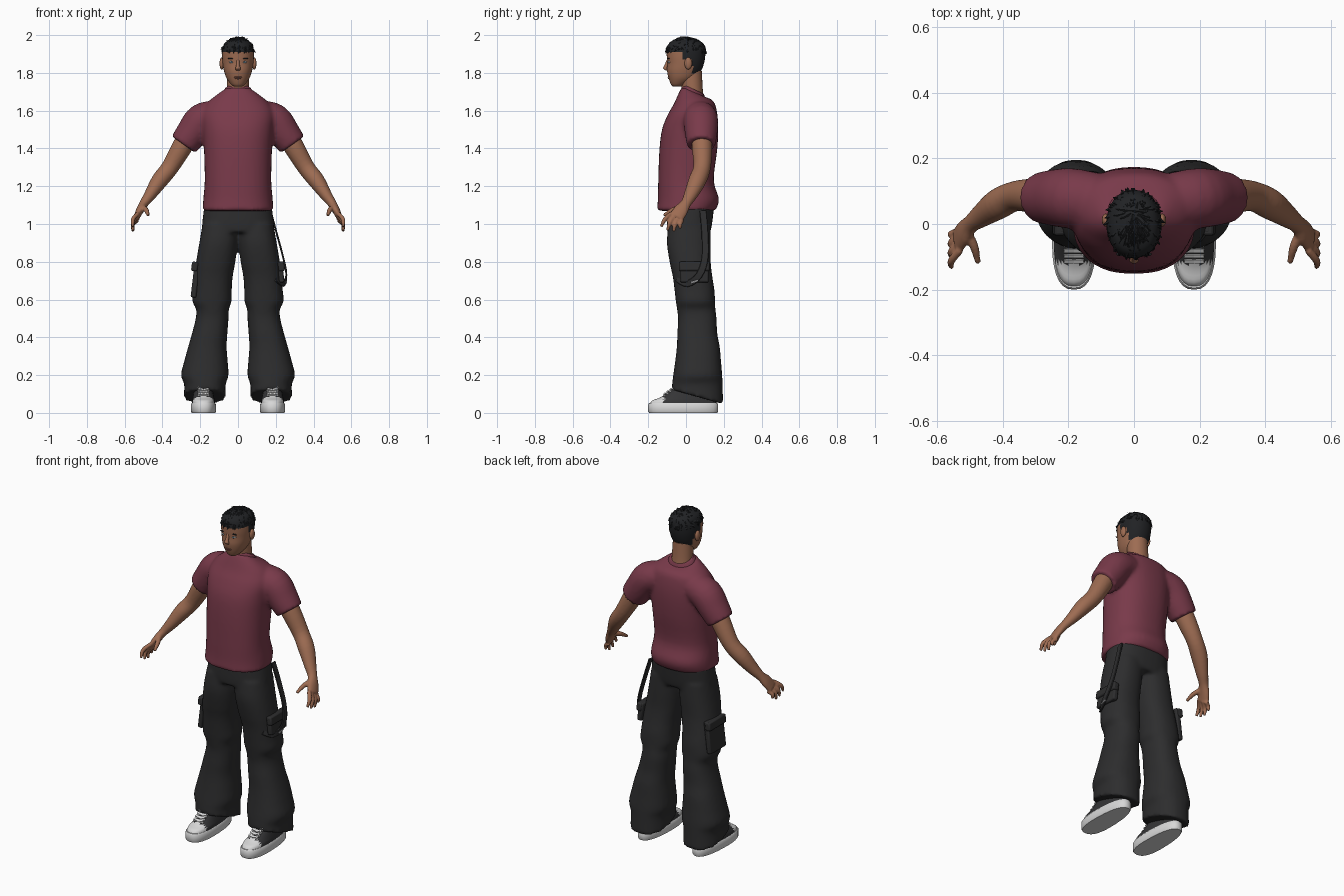
import bpy, bmesh, math, random
from mathutils import Vector, Matrix

if "Cube" in bpy.data.objects:
    bpy.data.objects.remove(bpy.data.objects["Cube"], do_unlink=True)
random.seed(4)


def material(name, r, g, b):
    m = bpy.data.materials.new(name)
    m.use_nodes = True
    m.diffuse_color = (r, g, b, 1)
    bsdf = next(n for n in m.node_tree.nodes if n.type == 'BSDF_PRINCIPLED')
    bsdf.inputs["Base Color"].default_value = (r, g, b, 1)
    bsdf.inputs["Roughness"].default_value = 0.8
    return m


SKIN = material("skin", .34, .15, .085)
HAIR = material("black hair", .015, .016, .018)
SHIRT = material("maroon cotton", .19, .042, .068)
TROUSER = material("charcoal cloth", .026, .026, .027)
CANVAS = material("dark canvas", .035, .035, .037)
RUBBER = material("white rubber", .68, .68, .68)
EYE = material("eye white", .6, .6, .6)
IRIS = material("grey blue iris", .08, .16, .22)
LIP = material("lip brown", .2, .075, .055)
METAL = material("grey metal", .35, .35, .36)


def add_loft(bm, rings, seg=24, steps=4, n=2.0, ref=None, side=1):
    """Skin smooth rings (x, y, z, a, b, tilt); with ref they turn along the path."""
    keys = [tuple(r) + (0,) * (6 - len(r)) for r in rings]
    keys = [(k[0] * side,) + k[1:] for k in keys]
    pts = []
    for i in range(len(keys) - 1):
        p = [keys[max(0, min(len(keys) - 1, i + j))] for j in (-1, 0, 1, 2)]
        for s in range(steps):
            t = s / steps
            pts.append([b + .5 * t * (c - a + t * (2*a - 5*b + 4*c - d + t * (3*(b - c) + d - a)))
                        for a, b, c, d in zip(*p)])
    pts.append(keys[-1])
    loops = []
    for i, (x, y, z, a, b, tilt) in enumerate(pts):
        u, v = Vector((1, 0, 0)), Vector((0, 1, -tilt))
        if ref:
            before, after = pts[max(i - 1, 0)], pts[min(i + 1, len(pts) - 1)]
            t = (Vector(after[:3]) - Vector(before[:3])).normalized()
            u = Vector(ref)
            u = (u - t * u.dot(t)).normalized()
            v = t.cross(u)
        loop = []
        for k in range(seg):
            c, s = math.cos(math.tau * k / seg), math.sin(math.tau * k / seg)
            c = math.copysign(abs(c) ** (2 / n), c)
            s = math.copysign(abs(s) ** (2 / n), s)
            loop.append(bm.verts.new(Vector((x, y, z)) + u * a * c + v * b * s))
        loops.append(loop)
    for lo, hi in zip(loops, loops[1:]):
        for k in range(seg):
            bm.faces.new((lo[k], lo[(k + 1) % seg], hi[(k + 1) % seg], hi[k]))
    bm.faces.new(loops[0][::-1])
    bm.faces.new(loops[-1])


def add_ball(bm, pos, size):
    bmesh.ops.create_uvsphere(bm, u_segments=16, v_segments=10, radius=1,
                              matrix=Matrix.Translation(pos) @ Matrix.Diagonal((*size, 1)))


def add_box(bm, pos, size, rot=(0, 0, 0)):
    turn = Matrix.Rotation(rot[2], 4, 'Z') @ Matrix.Rotation(rot[1], 4, 'Y') @ Matrix.Rotation(rot[0], 4, 'X')
    bmesh.ops.create_cube(bm, size=1, matrix=Matrix.Translation(pos) @ turn @ Matrix.Diagonal((*size, 1)))


def finish(name, bm, *mats, voxel=0, bevel=0, angle=45):
    bmesh.ops.recalc_face_normals(bm, faces=bm.faces[:])
    me = bpy.data.meshes.new(name)
    bm.to_mesh(me)
    bm.free()
    for m in mats:
        me.materials.append(m)
    me.shade_smooth()
    me.set_sharp_from_angle(angle=math.radians(angle))
    ob = bpy.data.objects.new(name, me)
    bpy.context.collection.objects.link(ob)
    if voxel:
        rm = ob.modifiers.new("blend", 'REMESH')
        rm.mode, rm.voxel_size, rm.use_smooth_shade = 'VOXEL', voxel, True
        sm = ob.modifiers.new("soften", 'SMOOTH')
        sm.factor, sm.iterations = .5, 4
    if bevel:
        bv = ob.modifiers.new("round", 'BEVEL')
        bv.width, bv.segments = bevel, 2
    return ob


# Shirt: body and two short sleeves blended together
bm = bmesh.new()
add_loft(bm, [(0, 0, 1.07, .187, .154), (0, .013, 1.13, .184, .162), (0, 0, 1.23, .176, .147),
              (0, .012, 1.39, .18, .153), (0, .022, 1.5, .187, .149), (0, .035, 1.58, .192, .131),
              (0, .045, 1.64, .165, .107), (0, .045, 1.68, .115, .082, .2),
              (0, .04, 1.70, .08, .06, .45)], seg=40, n=2.3)
for s in (1, -1):
    add_loft(bm, [(.11, .07, 1.575, .085, .08), (.19, .078, 1.55, .092, .09),
                  (.245, .08, 1.48, .086, .084), (.288, .08, 1.42, .076, .077)],
             ref=(0, 1, 0), side=s)
finish("shirt", bm, SHIRT, voxel=.011)
bm = bmesh.new()
add_loft(bm, [(0, .04, 1.682, .083, .064, .45), (0, .04, 1.7, .079, .06, .45),
              (0, .04, 1.714, .068, .053, .45)], n=2.1)
finish("shirt_collar", bm, SHIRT)

# Trousers: hips and two loose legs
bm = bmesh.new()
add_loft(bm, [(0, .025, 1.1, .178, .125), (0, .018, 1.0, .19, .12), (0, .015, .955, .19, .113)], seg=32, n=2.4)
leg = [(.09, .018, 1.0, .098, .112), (.103, .015, .9, .102, .116), (.118, .022, .8, .104, .109),
       (.13, .035, .72, .102, .105), (.135, .045, .65, .102, .106), (.138, .05, .59, .104, .104),
       (.135, .054, .55, .087, .102), (.137, .06, .5, .087, .102), (.15, .06, .42, .094, .106),
       (.162, .065, .35, .102, .114), (.17, .064, .27, .116, .122), (.176, .062, .2, .126, .13),
       (.175, .06, .15, .11, .134), (.176, .06, .085, .112, .137, .28)]
for s in (1, -1):
    add_loft(bm, leg, n=2.3, side=s)
finish("trousers", bm, TROUSER, voxel=.011)

# Cargo pockets, each with a flap
for s, side, low in ((1, "left", .69), (-1, "right", .61)):
    bm = bmesh.new()
    add_box(bm, (s * .225, .045, (low + .8) / 2), (.03, .15, .8 - low), (0, -s * .12, 0))
    add_box(bm, (s * .229, .045, .775), (.034, .16, .05), (0, -s * .14, 0))
    finish(side + "_cargo_pocket", bm, TROUSER, bevel=.008)

# Hanging strap with its clip
bm = bmesh.new()
add_loft(bm, [(.172, .09, 1.07, .005, .018), (.205, .1, .95, .005, .018), (.24, .1, .82, .005, .018),
              (.256, .07, .73, .005, .018), (.24, .01, .685, .005, .018), (.2, -.045, .71, .005, .018)],
         seg=8, n=5, ref=(1, 0, 0))
finish("hanging_strap", bm, TROUSER)
bm = bmesh.new()
add_box(bm, (.254, .045, .695), (.012, .04, .01), (.3, 0, 0))
finish("strap_clip", bm, METAL, bevel=.002)

# Shoes
for s, side in ((1, "left"), (-1, "right")):
    cx = .183 * s

    def shape(b):
        for v in b.verts:
            v.co.x = cx + (v.co.x - cx) * (1 - .6 * v.co.y)

    bm = bmesh.new()
    add_loft(bm, [(cx, -.015, 0, .061, .18), (cx, -.015, .008, .065, .185),
                  (cx, -.015, .045, .065, .185), (cx, -.015, .052, .06, .18)], seg=32, steps=1, n=2.5)
    shape(bm)
    finish(side + "_shoe_sole", bm, RUBBER)
    bm = bmesh.new()
    add_loft(bm, [(cx, -.015, .045, .06, .178), (cx, -.01, .066, .059, .168), (cx, .012, .085, .056, .142),
                  (cx, .045, .14, .046, .1)], seg=32, n=2.5)
    shape(bm)
    for f in bm.faces:
        f.material_index = int(f.calc_center_median().y < -.118)
    finish(side + "_shoe_upper", bm, CANVAS, RUBBER)
    bm = bmesh.new()
    for i in range(4):
        t = .2 + i * .22
        for turn in (.2, -.2):
            add_box(bm, (cx, -.128 + .073 * t, .086 + .055 * t), (.062, .012, .006), (.6, turn, 0))
    finish(side + "_shoe_laces", bm, RUBBER)

# Arms with palm, fingers and thumb
for s, side in ((1, "left"), (-1, "right")):
    bm = bmesh.new()
    add_loft(bm, [(.22, .08, 1.54, .055, .055), (.295, .085, 1.41, .054, .054), (.36, .085, 1.3, .046, .046),
                  (.415, .06, 1.23, .047, .044), (.465, .025, 1.155, .036, .032), (.497, 0, 1.11, .028, .024),
                  (.518, -.025, 1.075, .038, .021), (.537, -.052, 1.035, .04, .016)], ref=(0, 1, 0), side=s)
    for i, tip in enumerate((.985, .965, .96, .975)):
        y, z, end = -.08 + .02 * i, 1.055 - .012 * i, -.132 + .034 * i
        add_loft(bm, [(.53, y, z, .012, .012), (.556, (y + end) / 2 - .006, (z + tip) / 2 + .005, .012, .012),
                      (.556, end, tip, .008, .008)], seg=10, ref=(1, 0, 0), side=s)
    add_loft(bm, [(.512, -.02, 1.09, .016, .016), (.487, -.068, 1.075, .014, .014),
                  (.475, -.118, 1.045, .009, .009)], seg=10, ref=(1, 0, 0), side=s)
    finish(side + "_arm_and_hand", bm, SKIN, voxel=.0055)

# Neck and head, with the short hair coloured by position
bm = bmesh.new()
add_loft(bm, [(0, .042, 1.65, .062, .056), (0, .034, 1.71, .06, .055), (0, .024, 1.81, .057, .06)])
finish("neck", bm, SKIN)
bm = bmesh.new()
add_loft(bm, [(0, -.047, 1.728, .022, .022), (0, -.04, 1.74, .038, .04), (0, -.02, 1.772, .061, .072),
              (0, -.01, 1.81, .074, .09), (0, -.002, 1.85, .081, .097), (0, 0, 1.89, .084, .102),
              (0, 0, 1.93, .081, .102), (0, 0, 1.962, .066, .084), (0, 0, 1.982, .03, .04)],
         seg=40, steps=6, n=2.15)
for f in bm.faces:
    c = f.calc_center_median()
    f.material_index = int(c.z > 1.91 or (c.y > .035 and c.z > 1.79) or (c.y > -.02 and c.z > 1.87))
finish("head", bm, SKIN, HAIR)

# Hair tufts swept away from the crown
bm = bmesh.new()
crown, middle, size = Vector((0, .045, 1.98)), Vector((0, 0, 1.905)), Vector((.076, .1, .077))
for i in range(220):
    h, a = random.uniform(.22, 1), random.uniform(0, math.tau)
    r = math.sqrt(1 - h * h)
    unit = Vector((r * math.cos(a), r * math.sin(a), h))
    p = middle + unit * size
    flow = p - crown
    flow = (flow - unit * flow.dot(unit)).normalized()
    d = flow * .75 + unit * random.uniform(.15, .4) + Vector((random.uniform(-.25, .25), 0, 0))
    turn = d.to_track_quat('Z', 'Y').to_matrix().to_4x4()
    bmesh.ops.create_cone(bm, cap_ends=True, segments=5, radius1=.013, radius2=.001, depth=.036,
                          matrix=Matrix.Translation(p + d * .01) @ turn)
finish("hair_tufts", bm, HAIR, angle=30)

# Face
bm = bmesh.new()
add_loft(bm, [(0, -.093, 1.87, .008, .008), (0, -.104, 1.842, .009, .01), (0, -.11, 1.824, .014, .011),
              (0, -.1, 1.812, .011, .006)], seg=14)
finish("nose", bm, SKIN)
bm = bmesh.new()
add_ball(bm, (0, -.091, 1.778), (.021, .006, .004))
add_ball(bm, (0, -.088, 1.771), (.018, .007, .005))
finish("lips", bm, LIP)
for s, side in ((1, "left"), (-1, "right")):
    for part, mat, pos, dims in (
            ("ear", SKIN, (.086, .012, 1.85), (.012, .02, .032)),
            ("eye", EYE, (.034, -.085, 1.857), (.014, .012, .006)),
            ("iris", IRIS, (.034, -.093, 1.857), (.0055, .005, .0055)),
            ("eyebrow", HAIR, (.036, -.092, 1.876), (.019, .006, .0035))):
        bm = bmesh.new()
        add_ball(bm, (pos[0] * s, pos[1], pos[2]), dims)
        finish(side + "_" + part, bm, mat)
